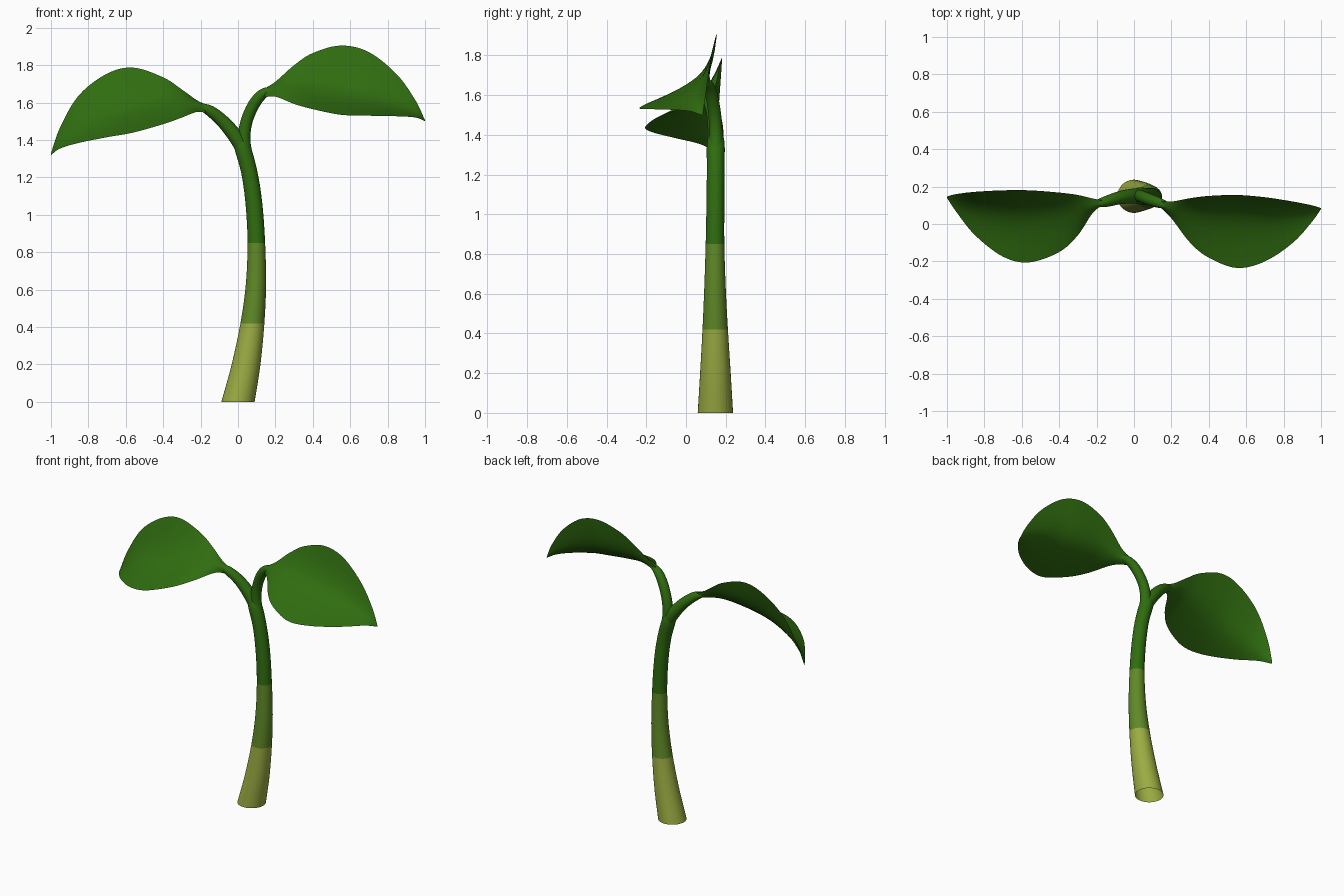
import bpy, bmesh, math
from mathutils import Vector

if "Cube" in bpy.data.objects:
    bpy.data.objects.remove(bpy.data.objects["Cube"])


def material(name, rgb):
    m = bpy.data.materials.new(name)
    m.diffuse_color = (*rgb, 1)
    m.use_nodes = True
    m.node_tree.nodes["Principled BSDF"].inputs["Base Color"].default_value = m.diffuse_color
    return m


OLIVE = material("pale olive", (0.33, 0.41, 0.055))
MID = material("mid green", (0.115, 0.25, 0.02))
LEAF = material("leaf green", (0.029, 0.152, 0.005))


def spline(pts, sub):
    """Catmull-Rom through points of any dimension."""
    p = [Vector(q) for q in pts]
    p = [2 * p[0] - p[1]] + p + [2 * p[-1] - p[-2]]
    out = []
    for i in range(1, len(p) - 2):
        a, b, c, d = p[i - 1:i + 3]
        for k in range(sub):
            t = k / sub
            out.append(0.5 * (2 * b + (c - a) * t + (2 * a - 5 * b + 4 * c - d) * t * t
                              + (3 * b - a - 3 * c + d) * t ** 3))
    return out + [p[-2]]


def finish(name, bm, mats, angle):
    bmesh.ops.recalc_face_normals(bm, faces=bm.faces)
    me = bpy.data.meshes.new(name)
    bm.to_mesh(me)
    bm.free()
    for m in mats:
        me.materials.append(m)
    ob = bpy.data.objects.new(name, me)
    bpy.context.collection.objects.link(ob)
    bpy.ops.object.select_all(action='DESELECT')
    ob.select_set(True)
    bpy.context.view_layer.objects.active = ob
    bpy.ops.object.shade_smooth_by_angle(angle=math.radians(angle))
    return ob


def tube(name, pts, mats, level=False, sides=32, rule=None):
    """Tapered open tube along (x, y, z, radius) points; level keeps rings horizontal."""
    path = spline(pts, 6)
    bm = bmesh.new()
    rings = []
    for i, q in enumerate(path):
        t = (path[min(i + 1, len(path) - 1)] - path[max(i - 1, 0)]).to_3d().normalized()
        if level:
            t = Vector((0, 0, 1))
        u = Vector((0, 1, 0)).cross(t).normalized()
        v = t.cross(u)
        rings.append([bm.verts.new(q.to_3d() + q[3] * (u * math.cos(a) + v * math.sin(a)))
                      for a in (2 * math.pi * k / sides for k in range(sides))])
    for a, b in zip(rings, rings[1:]):
        for k in range(sides):
            j = (k + 1) % sides
            bm.faces.new((a[k], a[j], b[j], b[k]))
    if rule:
        for f in bm.faces:
            f.material_index = rule(f.calc_center_median().z)
    return finish(name, bm, mats, 50)


def leaf(name, rows):
    """Folded blade, thickest at the fold; row: x, top y z, fold y z, front y z, thickness."""
    bm = bmesh.new()
    n, w = 12, 2.0
    grid = []
    for x, ty, tz, my, mz, fy, fz, th in spline(rows, 6):
        a, f, b = Vector((x, ty, tz)), Vector((x, my, mz)), Vector((x, fy, fz))
        back = Vector((0, tz - fz, fy - ty)).normalized() * th / 2
        mid = (a + b) / 2

        def point(fold, t):
            c = mid + (fold - mid) * (1 + w) / w
            p, q, r = (1 - t) ** 2, 2 * w * t * (1 - t), t * t
            return bm.verts.new((a * p + c * q + b * r) / (p + q + r))
        grid.append([point(f - back, k / n) for k in range(n)]
                    + [point(f + back, 1 - k / n) for k in range(n)])
    for a, b in zip(grid, grid[1:]):
        for k in range(2 * n):
            j = (k + 1) % (2 * n)
            bm.faces.new((a[k], a[j], b[j], b[k]))
    bm.faces.new(grid[0])
    bm.faces.new(grid[-1])
    return finish(name, bm, [LEAF], 60)


# Stem with three colour bands
tube("stem", [(0, .148, 0, .089), (.043, .148, .2, .077), (.077, .147, .42, .064),
              (.096, .146, .63, .054), (.098, .146, .85, .047), (.086, .148, 1.05, .045),
              (.062, .149, 1.22, .044), (.022, .150, 1.37, .043), (.010, .150, 1.425, .012)],
     [OLIVE, MID, LEAF], level=True,
     rule=lambda z: 0 if z < .42 else 1 if z < .85 else 2)

# Leaf stalks
tube("left_stalk", [(.050, .150, 1.30, .036), (.012, .150, 1.38, .040), (-.035, .147, 1.447, .038),
                    (-.09, .137, 1.508, .034), (-.15, .120, 1.556, .029),
                    (-.20, .110, 1.578, .018), (-.24, .104, 1.585, .003)], [LEAF])
tube("right_stalk", [(.047, .150, 1.30, .036), (.032, .150, 1.40, .034), (.046, .145, 1.50, .032),
                     (.086, .130, 1.592, .031), (.135, .113, 1.648, .027),
                     (.19, .095, 1.668, .016), (.23, .085, 1.675, .003)], [LEAF])

# Leaves
leaf("right_leaf", [
    (.13, .122, 1.668, .113, 1.647, .10, 1.628, .036),
    (.20, .120, 1.712, .086, 1.668, .03, 1.632, .04),
    (.30, .138, 1.80, .07, 1.68, -.10, 1.593, .036),
    (.40, .150, 1.865, .062, 1.672, -.18, 1.565, .032),
    (.55, .155, 1.905, .06, 1.655, -.235, 1.535, .028),
    (.70, .143, 1.87, .055, 1.63, -.20, 1.53, .024),
    (.85, .12, 1.75, .06, 1.585, -.10, 1.527, .018),
    (.95, .10, 1.61, .07, 1.54, .01, 1.52, .012),
    (1.0, .085, 1.505, .083, 1.502, .08, 1.50, .003)])
leaf("left_leaf", [
    (-.16, .125, 1.585, .117, 1.563, .105, 1.543, .036),
    (-.22, .136, 1.613, .100, 1.583, .06, 1.55, .04),
    (-.30, .155, 1.67, .08, 1.592, -.06, 1.52, .036),
    (-.40, .168, 1.735, .067, 1.585, -.15, 1.485, .032),
    (-.56, .180, 1.787, .06, 1.56, -.205, 1.44, .028),
    (-.70, .180, 1.755, .06, 1.52, -.175, 1.415, .024),
    (-.85, .172, 1.64, .085, 1.46, -.06, 1.385, .018),
    (-.95, .16, 1.47, .115, 1.39, .065, 1.355, .012),
    (-1.0, .147, 1.33, .144, 1.325, .14, 1.32, .003)])
